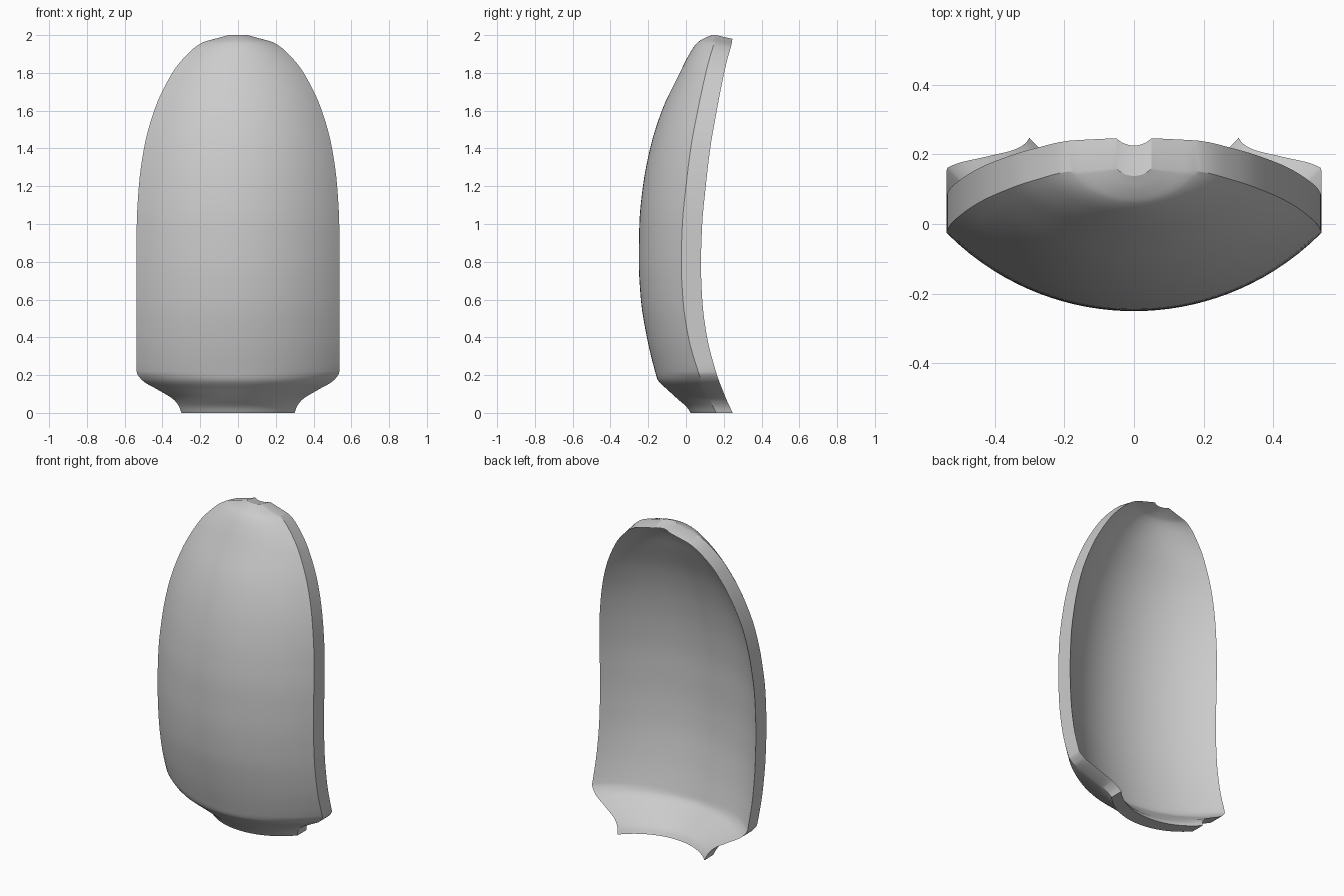
import bpy, bmesh, math

if "Cube" in bpy.data.objects:
    bpy.data.objects.remove(bpy.data.objects["Cube"])

# Stations up the shell: height, half width, front y at centre, front y at side edge
ST = [
    (0.00, 0.30, 0.025, 0.160), (0.03, 0.31, 0.005, 0.145),
    (0.07, 0.34, -0.040, 0.125), (0.12, 0.42, -0.095, 0.103),
    (0.175, 0.51, -0.150, 0.080), (0.22, 0.537, -0.164, 0.064),
    (0.40, 0.538, -0.207, 0.013), (0.60, 0.538, -0.239, -0.016),
    (0.80, 0.538, -0.250, -0.025), (1.00, 0.536, -0.247, -0.019),
    (1.20, 0.525, -0.228, 0.000), (1.40, 0.498, -0.190, 0.025),
    (1.60, 0.444, -0.128, 0.062), (1.80, 0.348, -0.033, 0.105),
    (1.90, 0.267, 0.018, 0.131), (1.96, 0.190, 0.060, 0.150),
    (1.985, 0.105, 0.100, 0.156), (2.00, 0.050, 0.138, 0.159),
]
COLS = 32
SUB = 4


def slope(k, c):
    """Monotone slope of column c at station k."""
    def d(i):
        return (ST[i + 1][c] - ST[i][c]) / (ST[i + 1][0] - ST[i][0])
    if k == 0:
        return d(0)
    if k == len(ST) - 1:
        return d(k - 1)
    a, b = d(k - 1), d(k)
    return 0 if a * b <= 0 else 2 * a * b / (a + b)


def station(k, t):
    """Smoothly interpolated station between k and k + 1."""
    dz = ST[k + 1][0] - ST[k][0]
    out = [ST[k][0] + t * dz]
    for c in (1, 2, 3):
        p, q = ST[k][c], ST[k + 1][c]
        m, n = slope(k, c) * dz, slope(k + 1, c) * dz
        out.append((2*t**3 - 3*t*t + 1) * p + (t**3 - 2*t*t + t) * m
                   + (3*t*t - 2*t**3) * q + (t**3 - t*t) * n)
    return out


rows = [station(k, s / SUB) for k in range(len(ST) - 1) for s in range(SUB)]
rows.append(ST[-1])

bm = bmesh.new()


def skin(is_back):
    """Circular-arc skin; the back one is shifted back and tips down at the top."""
    grid = []
    for z, w, yc, ye in rows:
        sag = ye - yc
        r = (w * w + sag * sag) / (2 * sag)
        thick = 0.105 - 0.018 * (z - 1) ** 2 if is_back else 0
        drop = 0.02 * max(0, z - 1) if is_back else 0
        line = []
        for i in range(COLS + 1):
            x = w * (2 * i / COLS - 1)
            y = yc + r - math.sqrt(r * r - x * x)
            line.append(bm.verts.new((x, y + thick, z - drop)))
        grid.append(line)
    return grid


# Front and back skins
front, back = skin(False), skin(True)
for g in (front, back):
    for a, b in zip(g, g[1:]):
        for i in range(COLS):
            bm.faces.new((a[i], a[i + 1], b[i + 1], b[i]))


# Rim joining the two skins
def border(g):
    return (g[0] + [r[-1] for r in g[1:]] + g[-1][-2::-1]
            + [r[0] for r in g[-2:0:-1]])


fb, bb = border(front), border(back)
for i in range(len(fb)):
    j = (i + 1) % len(fb)
    bm.faces.new((fb[i], fb[j], bb[j], bb[i]))
bmesh.ops.recalc_face_normals(bm, faces=bm.faces)

mesh = bpy.data.meshes.new("curved_shell")
bm.to_mesh(mesh)
bm.free()
shell = bpy.data.objects.new("curved_shell", mesh)
bpy.context.collection.objects.link(shell)
bpy.context.view_layer.objects.active = shell
shell.select_set(True)
bpy.ops.object.shade_smooth_by_angle(angle=0.45)
